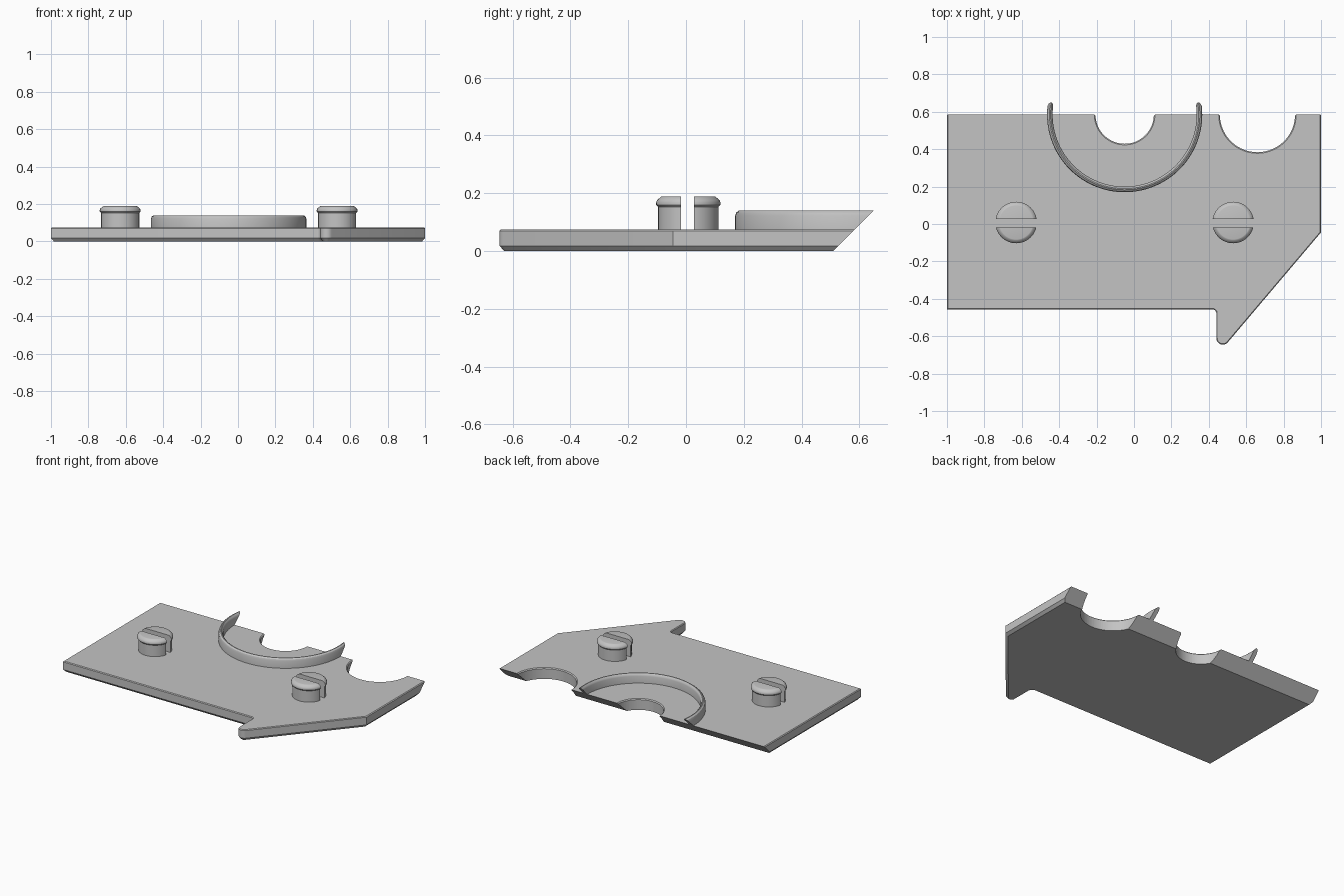
import bpy, bmesh, math
from mathutils import Vector

if "Cube" in bpy.data.objects:
    bpy.data.objects.remove(bpy.data.objects["Cube"])

grey = bpy.data.materials.new("plain grey")
grey.diffuse_color = (0.55, 0.55, 0.55, 1)
grey.use_nodes = True
grey.node_tree.nodes["Principled BSDF"].inputs["Base Color"].default_value = grey.diffuse_color

TOP = 0.075          # plate thickness
BACK = 0.51          # back plane: y = BACK + z


def finish(bm, name):
    bmesh.ops.recalc_face_normals(bm, faces=bm.faces)
    me = bpy.data.meshes.new(name)
    bm.to_mesh(me)
    bm.free()
    ob = bpy.data.objects.new(name, me)
    bpy.context.collection.objects.link(ob)
    me.materials.append(grey)
    return ob


def smooth(ob):
    bpy.ops.object.select_all(action='DESELECT')
    ob.select_set(True)
    bpy.context.view_layer.objects.active = ob
    bpy.ops.object.shade_smooth_by_angle(angle=math.radians(30))


def cut(bm, co, no):
    """Remove everything on the normal side of a plane and cap the opening."""
    r = bmesh.ops.bisect_plane(bm, geom=bm.verts[:] + bm.edges[:] + bm.faces[:],
                               plane_co=co, plane_no=no, clear_outer=True)
    edges = [e for e in r['geom_cut'] if isinstance(e, bmesh.types.BMEdge)]
    bmesh.ops.holes_fill(bm, edges=edges, sides=0)


def lathe(profile, x, y, closed=False, n=64):
    """Turn an (r, z) profile about a vertical axis; open profiles get end caps."""
    bm = bmesh.new()
    rings = [[bm.verts.new((x + r * math.cos(2 * math.pi * i / n),
                            y + r * math.sin(2 * math.pi * i / n), z))
              for i in range(n)] for r, z in profile]
    pairs = list(zip(rings, rings[1:])) + ([(rings[-1], rings[0])] if closed else [])
    for a, b in pairs:
        for i in range(n):
            j = (i + 1) % n
            bm.faces.new((a[i], a[j], b[j], b[i]))
    if not closed:
        bm.faces.new(rings[0])
        bm.faces.new(rings[-1])
    bmesh.ops.recalc_face_normals(bm, faces=bm.faces)
    return bm


def arc(cx, cy, r, a0, a1, n=8):
    return [(cx + r * math.cos(math.radians(a0 + (a1 - a0) * i / n)),
             cy + r * math.sin(math.radians(a0 + (a1 - a0) * i / n))) for i in range(n + 1)]


def inset(pts, d):
    """Move a counter-clockwise outline inwards by d."""
    out = []
    for i, p in enumerate(pts):
        a, b, c = Vector(pts[i - 1]), Vector(p), Vector(pts[(i + 1) % len(pts)])
        u, v = (b - a).normalized(), (c - b).normalized()
        n1, n2 = Vector((-u.y, u.x)), Vector((-v.y, v.x))
        out.append(b + (n1 + n2) * (d / (1 + n1.dot(n2))))
    return out


# Base plate: chamfered outline with a rounded pointed tab, sloped back edge
outline = ([(-1, 0.8), (-1, -0.457)] + arc(0.42, -0.477, 0.02, 90, 0)
           + arc(0.475, -0.61, 0.035, 180, 319) + [(1, -0.045), (1, 0.8)])
bm = bmesh.new()
layers = [[bm.verts.new((p[0], p[1], z)) for p in inset(outline, d)]
          for d, z in ((0.016, 0), (0, 0.018), (0, TOP - 0.005), (0.005, TOP))]
for a, b in zip(layers, layers[1:]):
    for i in range(len(a)):
        j = (i + 1) % len(a)
        bm.faces.new((a[i], a[j], b[j], b[i]))
bm.faces.new(layers[0])
bm.faces.new(layers[-1])
cut(bm, (0, BACK, 0), (0, 1, -1))
plate = finish(bm, "base_plate")

# Round notches in the back edge, slightly eased at the top
for name, x, r in (("small_notch", -0.05, 0.162), ("large_notch", 0.66, 0.207)):
    cutter = finish(lathe([(r - 0.006, -0.1), (r - 0.006, TOP - 0.006),
                           (r, TOP), (r, 0.2)], x, 0.585, n=96), name + "_cutter")
    cutter.hide_render = True
    cutter.hide_set(True)
    mod = plate.modifiers.new(name, 'BOOLEAN')
    mod.operation = 'DIFFERENCE'
    mod.solver = 'EXACT'
    mod.object = cutter
smooth(plate)

# Raised curved rim around the small notch
bm = lathe([(0.415, 0.065), (0.415, 0.122), (0.411, 0.133), (0.402, 0.14),
            (0.396, 0.14), (0.389, 0.133), (0.385, 0.122), (0.385, 0.065)],
           -0.05, 0.585, closed=True, n=128)
cut(bm, (0, BACK, 0), (0, 1, -1))
smooth(finish(bm, "curved_rim"))

# Split snap pegs: two half pegs either side of a slot
peg = [(0.104, 0.065), (0.104, 0.152), (0.111, 0.160), (0.111, 0.168),
       (0.108, 0.176), (0.094, 0.188), (0.090, 0.189)]
for side, x in (("left", -0.63), ("right", 0.53)):
    for half, y, ny in (("front", -0.018, 1), ("back", 0.027, -1)):
        bm = lathe(peg, x, 0.008)
        cut(bm, (0, y, 0), (0, ny, 0))
        smooth(finish(bm, f"{side}_peg_{half}_half"))
